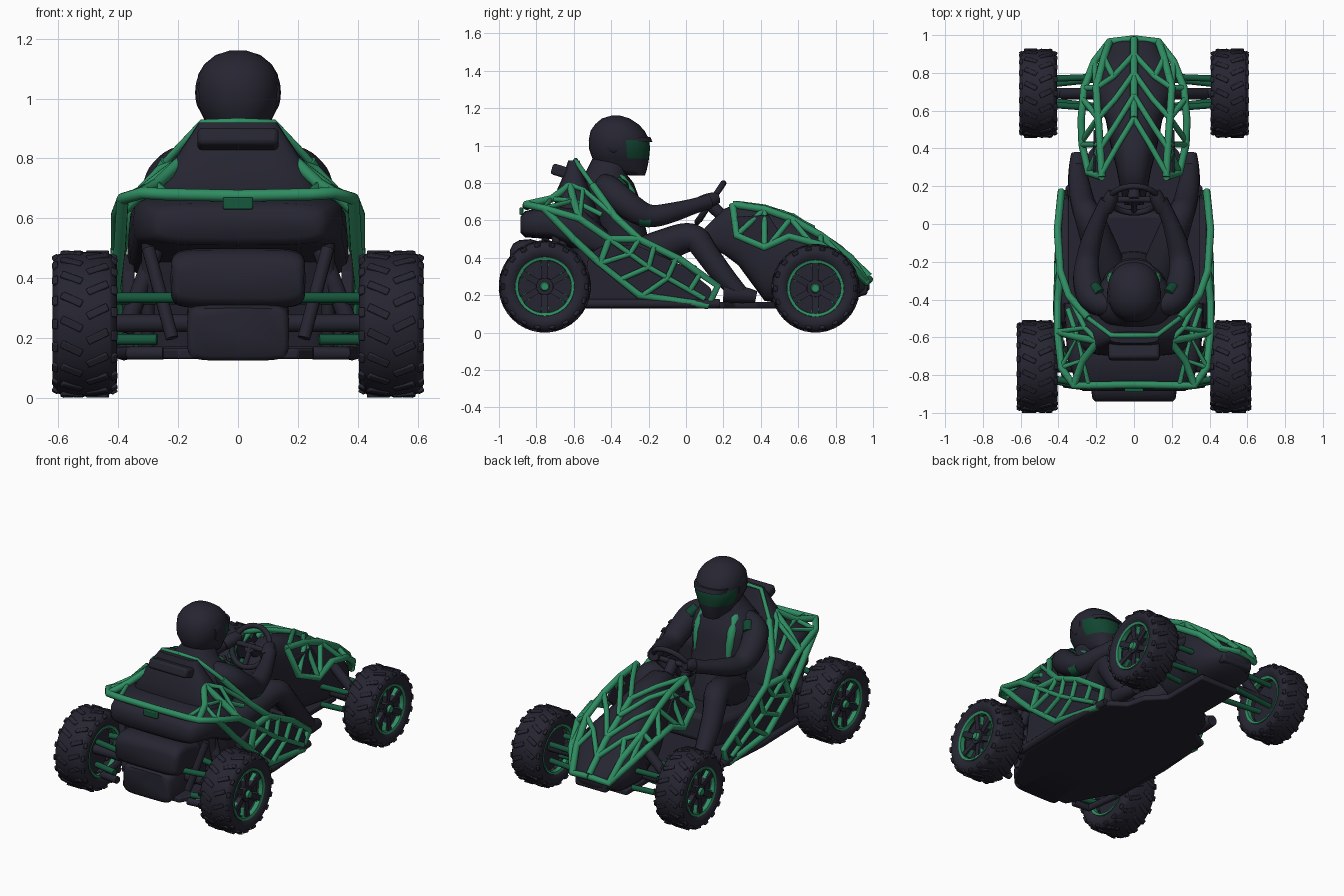
import bpy, bmesh, math
from mathutils import Vector, Matrix, Euler


def material(name, rgb):
    m = bpy.data.materials.new(name)
    m.diffuse_color = (*rgb, 1)
    return m


DARK = material("charcoal", (0.019, 0.0185, 0.031))
GREEN = material("bright green", (0.028, 0.265, 0.122))
DEEP = material("deep green", (0.008, 0.095, 0.045))
VISOR = material("visor green", (0.006, 0.06, 0.03))


def finish(name, bm, mats, mirror=False, bevel=0):
    bmesh.ops.recalc_face_normals(bm, faces=bm.faces)
    me = bpy.data.meshes.new(name)
    bm.to_mesh(me)
    bm.free()
    return add(name, me, mats, mirror, bevel)


def add(name, me, mats, mirror=False, bevel=0):
    ob = bpy.data.objects.new(name, me)
    bpy.context.collection.objects.link(ob)
    me.materials.clear()
    for m in mats if isinstance(mats, tuple) else (mats,):
        me.materials.append(m)
    if bevel:
        b = ob.modifiers.new("bevel", 'BEVEL')
        b.width, b.segments = bevel, 2
    if mirror:
        ob.modifiers.new("mirror", 'MIRROR').use_mirror_merge = False
    return ob


def add_box(bm, c, size, rot=(0, 0, 0), extra=Matrix()):
    m = extra @ Matrix.LocRotScale(Vector(c), Euler(rot), Vector(size))
    bmesh.ops.create_cube(bm, size=1, matrix=m)


def box(name, c, size, mat, rot=(0, 0, 0), bevel=0.015, mirror=False):
    bm = bmesh.new()
    add_box(bm, c, size, rot)
    return finish(name, bm, mat, mirror, bevel)


def skin(bm, rings, cap=True):
    vs = [[bm.verts.new(p) for p in r] for r in rings]
    n = len(vs[0])
    for a, b in zip(vs, vs[1:]):
        for i in range(n):
            bm.faces.new((a[i], a[(i + 1) % n], b[(i + 1) % n], b[i]))
    if cap:
        bm.faces.new(vs[0])
        bm.faces.new(vs[-1])


def loft(name, axis, rings, mat, power=1.0, n=24, cx=0, mirror=False):
    """axis Y ring: (y, half width, z low, z high); axis Z ring: (z, half width, y back, y front)"""
    out = []
    for t, hw, lo, hi in rings:
        ring = []
        for i in range(n):
            a = math.tau * i / n
            c, s = (math.copysign(abs(f(a)) ** power, f(a)) for f in (math.cos, math.sin))
            v = (lo + hi) / 2 + s * (hi - lo) / 2
            ring.append((cx + c * hw, t, v) if axis == 'Y' else (cx + c * hw, v, t))
        out.append(ring)
    bm = bmesh.new()
    skin(bm, out)
    return finish(name, bm, mat, mirror)


def lathe(bm, profile, c, n=40, cap=True):
    skin(bm, [[(c[0] + x, c[1] + r * math.cos(math.tau * i / n), c[2] + r * math.sin(math.tau * i / n))
               for i in range(n)] for x, r in profile], cap)


def plate(name, pts, lo, hi, axis, mat, mirror=False, bevel=0.008):
    """flat outline extruded along X (points y,z) or Z (points x,y)"""
    bm = bmesh.new()
    skin(bm, [[(t, *p) if axis == 'X' else (*p, t) for p in pts] for t in (lo, hi)])
    return finish(name, bm, mat, mirror, bevel)


def tube(name, paths, r, mat, mirror=True, soft=False):
    """round tubes; a fourth number on a point is its own radius"""
    cu = bpy.data.curves.new(name, 'CURVE')
    cu.dimensions, cu.bevel_depth, cu.bevel_resolution, cu.use_fill_caps = '3D', r, 4, True
    for pts in paths:
        sp = cu.splines.new('NURBS' if soft else 'POLY')
        sp.points.add(len(pts) - 1)
        for q, p in zip(sp.points, pts):
            q.co = (*p[:3], 1)
            q.radius = p[3] / r if len(p) > 3 else 1
        if soft:
            sp.use_endpoint_u, sp.order_u, sp.resolution_u = True, 3, 6
    tmp = bpy.data.objects.new(name, cu)
    bpy.context.collection.objects.link(tmp)
    me = bpy.data.meshes.new_from_object(tmp.evaluated_get(bpy.context.evaluated_depsgraph_get()))
    bpy.data.objects.remove(tmp)
    return add(name, me, mat, mirror)


# wheels: tyre with tread blocks, rim, ring and spokes
for tag, c, R, w in (("rear", (0.512, -0.755, 0.247), 0.247, 0.108), ("front", (0.507, 0.692, 0.237), 0.237, 0.1)):
    k = R / 0.247
    bm = bmesh.new()
    prof = [(-.8, .152), (-.94, .17), (-1, .195), (-.95, .217), (-.8, .234), (-.4, .241),
            (.4, .241), (.8, .234), (.95, .217), (1, .195), (.94, .17), (.8, .152)]
    lathe(bm, [(x * w, r * k) for x, r in prof], c, cap=False)
    for i in range(36):
        s = 1 if i % 2 else -1
        spin = Matrix.Translation(c) @ Matrix.Rotation(math.tau * i / 36, 4, 'X')
        add_box(bm, (s * w * .4, 0, R - .008), (w * .7, .026, .014), (0, 0, s * .45), spin)
        add_box(bm, (s * w * .88, 0, R - .027), (w * .2, .032, .026), (0, s * .5, 0), spin)
    finish(tag + "_tyre", bm, DARK, True, .004)
    bm = bmesh.new()
    lathe(bm, [(-.03, .15 * k), (w * .45, .15 * k)], c)
    for i in range(6):
        spin = Matrix.Translation(c) @ Matrix.Rotation(math.tau * i / 6, 4, 'X')
        add_box(bm, (w * .55, 0, .085), (.045, .034, .12), (0, .12, 0), spin)
    lathe(bm, [(0, .05), (w * .8, .045)], c)
    lathe(bm, [(w * .4, .15 * k), (w * .75, .143 * k)], c, cap=False)
    finish(tag + "_rim", bm, DARK, True)
    bm = bmesh.new()
    for s in (-1, 1):
        lathe(bm, [(s * w * x, r * k) for x, r in ((.6, .14), (.86, .142), (.9, .157), (.8, .16))], c, cap=False)
    lathe(bm, [(w * .8, .026), (w * .95, .02)], c, 16)
    for i in range(12):
        spin = Matrix.Translation(c) @ Matrix.Rotation(math.tau * (i // 2 + (i % 2 - .5) * .32) / 6, 4, 'X')
        add_box(bm, (w * .55, 0, .11), (.03, .005, .055), (0, .1, 0), spin)
    finish(tag + "_rim_ring", bm, GREEN, True)

# floor pan and side panels
half = [(.2, -.88), (.3, -.7), (.38, -.56), (.385, .08), (.36, .2), (.27, .26), (.24, .38), (.14, .48), (.14, .8)]
plate("floor_pan", half + [(-x, y) for x, y in reversed(half)], .13, .165, 'Z', DARK)
plate("side_panel", [(-.56, .15), (-.52, .42), (-.42, .48), (-.25, .46), (-.02, .36), (.13, .24), (.16, .15)],
      .345, .385, 'X', DARK, True)
tube("floor_rail", [[(.385, -.6, .155), (.395, -.2, .155), (.37, .18, .155)]], .024, DARK)

# nose fairing, cowl and bumper
loft("nose_body", 'Y', [(.1, .05, .46, .56), (.2, .075, .42, .66), (.28, .09, .36, .695), (.42, .125, .17, .665),
     (.55, .15, .15, .615), (.7, .215, .15, .525), (.85, .19, .16, .41), (.95, .12, .2, .32), (.98, .08, .23, .29)],
     DARK, .75)
plate("nose_side_panel", [(.26, .62), (.3, .5), (.42, .46), (.5, .54), (.44, .63)], .2, .215, 'X', DARK, True, .004)
box("front_bumper", (0, .935, .235), (.22, .07, .07), DARK)
# nose cage
tube("nose_cage_rails", [
    [(.17, .25, .685), (.24, .27, .52), (.275, .42, .455), (.28, .55, .515), (.265, .72, .47), (.21, .86, .38),
     (.13, .965, .27), (0, .98, .285)],
    [(.17, .25, .685), (.18, .42, .66), (.19, .56, .61), (.2, .72, .52), (.16, .88, .4), (.13, .965, .27)],
    [(0, .98, .3), (0, .82, .45), (0, .56, .625)]], .02, GREEN)
tube("nose_cage_ribs", [
    [(0, .56, .625), (.085, .42, .67), (.17, .27, .69)], [(0, .68, .56), (.1, .52, .64), (.18, .4, .665)],
    [(0, .8, .47), (.1, .66, .56), (.19, .56, .61)], [(0, .9, .38), (.11, .78, .48), (.2, .72, .52)],
    [(.11, .78, .48), (.16, .88, .4)], [(.18, .42, .66), (.275, .42, .455)], [(.19, .56, .61), (.275, .44, .46)],
    [(.19, .56, .61), (.27, .66, .49)], [(.2, .72, .52), (.265, .72, .47)], [(.18, .42, .66), (.24, .27, .52)],
    [(.2, .72, .52), (.21, .86, .38)]], .0155, GREEN)

# main side hoop and lower rails
tube("side_hoop", [
    [(.24, -.5, .79), (.345, -.38, .62), (.39, -.25, .5), (.405, -.03, .39),
     (.385, .17, .25), (.37, .12, .15)],
    [(.405, -.41, .5), (.41, -.46, .37), (.4, -.25, .2), (.38, .12, .145)],
    [(.405, -.41, .5), (.39, -.25, .5)]], .02, GREEN)
tube("seat_back_trim", [[(0, -.59, .922), (.12, -.59, .918), (.24, -.5, .79)]], .013, GREEN)
tube("side_cage_ribs", [
    [(.41, -.41, .5), (.408, -.2, .35), (.39, .1, .18)], [(.413, -.46, .37), (.41, -.3, .42), (.395, -.25, .5)],
    [(.408, -.2, .35), (.405, -.17, .46)], [(.405, -.1, .29), (.41, -.05, .4)], [(.408, -.2, .35), (.408, -.36, .28)],
    [(.405, -.1, .29), (.405, -.23, .2)], [(.395, .02, .225), (.4, .08, .32)]], .0145, GREEN)
# rear deck cage
tube("rear_deck_cage", [
    [(0, -.85, .675), (.24, -.855, .68), (.32, -.855, .685), (.385, -.76, .665), (.405, -.57, .61), (.405, -.41, .5)],
    [(.385, -.76, .665), (.395, -.6, .5), (.41, -.46, .37)],
    [(.32, -.855, .685), (.27, -.72, .715), (.19, -.62, .79)], [(.405, -.57, .61), (.3, -.6, .705), (.19, -.62, .79)]],
    .02, GREEN)
tube("rear_deck_ribs", [
    [(.24, -.855, .68), (.27, -.72, .715), (.385, -.76, .665)], [(.27, -.72, .715), (.3, -.6, .705), (.385, -.76, .665)],
    [(.19, -.62, .79), (.26, -.55, .765), (.405, -.57, .61)], [(.26, -.55, .765), (.345, -.38, .62)],
    [(.3, -.6, .705), (.35, -.45, .63)]], .014, GREEN)

# rear bodywork, seat and engine
loft("tail_body", 'Y', [(-.885, .27, .535, .62), (-.86, .3, .51, .65), (-.72, .35, .5, .68), (-.55, .365, .42, .67),
     (-.42, .37, .4, .55)], DARK, .45)
loft("seat_back", 'Z', [(.17, .3, -.56, -.42), (.4, .32, -.6, -.42), (.62, .31, -.7, -.46), (.74, .25, -.7, -.5),
     (.83, .19, -.66, -.54), (.92, .13, -.63, -.57)], DARK, .55)
box("seat_base", (0, -.2, .25), (.56, .55, .17), DARK, (.12, 0, 0), .03)
box("headrest_scoop", (0, -.66, .86), (.27, .12, .06), DARK, (-.3, 0, 0))
box("tail_light", (0, -.88, .65), (.1, .02, .04), DEEP, bevel=.005)
loft("exhaust_box", 'Y', [(-.94, .205, .335, .445), (-.925, .22, .315, .475), (-.89, .225, .3, .495),
     (-.83, .225, .3, .5), (-.7, .225, .3, .46)], DARK, .35, 32)
loft("engine_block", 'Y', [(-.93, .155, .14, .3), (-.915, .17, .125, .31), (-.5, .17, .13, .4)], DARK, .35, 32)
tube("rear_frame", [[(.25, -.86, .15), (.36, -.85, .15), (.39, -.62, .15)], [(.3, -.62, .15), (.3, -.7, .52)],
                    [(.22, -.82, .2), (.3, -.75, .5)]], .022, DARK)

# suspension
tube("rear_axle", [[(.15, -.755, .25), (.5, -.755, .25)]], .03, DARK)
tube("rear_suspension_arms", [[(.2, -.86, .335), (.42, -.82, .335)], [(.27, -.86, .195), (.42, -.83, .195)],
                              [(.2, -.66, .33), (.42, -.7, .33)]], .018, DEEP)
tube("front_suspension_arms", [[(.16, .78, .3), (.42, .77, .3)], [(.16, .61, .3), (.42, .63, .3)],
                               [(.16, .77, .18), (.44, .74, .18)], [(.16, .62, .18), (.44, .65, .18)]], .017, DEEP)
tube("front_axle", [[(.12, .692, .24), (.5, .692, .24)]], .028, DARK)
tube("front_shock", [[(.18, .69, .42), (.38, .69, .24)]], .03, DARK)
tube("rear_shock", [[(.26, -.66, .54), (.38, -.68, .22)]], .03, DARK)

# steering wheel and column
tilt = Matrix.Translation((0, .13, .695)) @ Matrix.Rotation(math.radians(-34), 4, 'X')
rim = [tilt @ Vector((.125 * math.cos(math.tau * i / 32), 0, .125 * math.sin(math.tau * i / 32))) for i in range(33)]
tube("steering_wheel", [rim, [(-.12, .13, .695), (.12, .13, .695)], [(0, .13, .695), (0, .07, .6)]], .016, DARK, False)
tube("steering_column", [[(0, .12, .695, .035), (0, .22, .6, .03)]], .03, DARK, False)

# driver: torso, limbs, gloves, boots
loft("driver_torso", 'Z', [(.3, .14, -.42, -.14), (.4, .18, -.44, -.15), (.5, .17, -.48, -.2), (.62, .19, -.53, -.23),
     (.72, .215, -.56, -.25), (.8, .2, -.56, -.28), (.85, .14, -.54, -.32), (.93, .08, -.5, -.31)], DARK, .9)
tube("driver_arm", [[(.13, -.43, .79, .06), (.215, -.42, .77, .08), (.255, -.3, .67, .075), (.25, -.2, .615, .062),
     (.225, -.08, .64, .055), (.17, .07, .685, .038), (.14, .12, .7, .042)]], .06, DARK, soft=True)
tube("driver_glove", [[(.15, .07, .69, .035), (.125, .13, .71, .045), (.11, .17, .72, .03)]], .04, DARK, soft=True)
tube("elbow_pad", [[(.262, -.25, .62, .05), (.257, -.19, .612, .05)]], .05, DEEP)
tube("driver_leg", [[(.11, -.32, .38, .1), (.17, -.15, .45, .095), (.24, .04, .53, .075), (.27, .1, .44, .065),
     (.29, .2, .3, .06), (.3, .29, .21, .045)]], .07, DARK, soft=True)
tube("driver_boot", [[(.3, .2, .21, .05), (.3, .3, .205, .05), (.3, .375, .19, .032)]], .05, DARK, soft=True)
tube("chest_strap", [[(.09, -.42, .845, .025), (.105, -.345, .815, .03), (.115, -.3, .75, .03),
     (.115, -.28, .68, .028), (.11, -.27, .6, .02)]], .02, GREEN)
tube("shoulder_patch", [[(.18, -.37, .81, .03), (.21, -.33, .77, .03)]], .03, VISOR)

# helmet with visor faces picked by height and direction
helmet = loft("helmet", 'Z', [(.84, .05, -.3, -.22), (.87, .08, -.43, -.21), (.9, .095, -.48, -.203),
     (.93, .113, -.5, -.198), (.98, .137, -.518, -.193), (1.03, .14, -.52, -.195), (1.08, .133, -.51, -.222),
     (1.115, .112, -.485, -.255), (1.145, .075, -.45, -.3), (1.16, .028, -.4, -.35)], (DARK, VISOR), .9, 32)
for f in helmet.data.polygons:
    if .92 < f.center.z < 1.035 and f.center.y > -.31:
        f.material_index = 1
loft("helmet_brow", 'Z', [(1.02, .115, -.4, -.18), (1.045, .12, -.4, -.19)], DARK, .8)
loft("helmet_cheek", 'Y', [(-.42, .015, .98, 1.06), (-.39, .02, .96, 1.08), (-.34, .018, .97, 1.06)], DARK,
     cx=.123, mirror=True)

# smooth shading with kept edges
bpy.ops.object.select_all(action='DESELECT')
for ob in bpy.context.collection.objects:
    ob.select_set(True)
    bpy.context.view_layer.objects.active = ob
bpy.ops.object.shade_smooth_by_angle(angle=math.radians(50))
